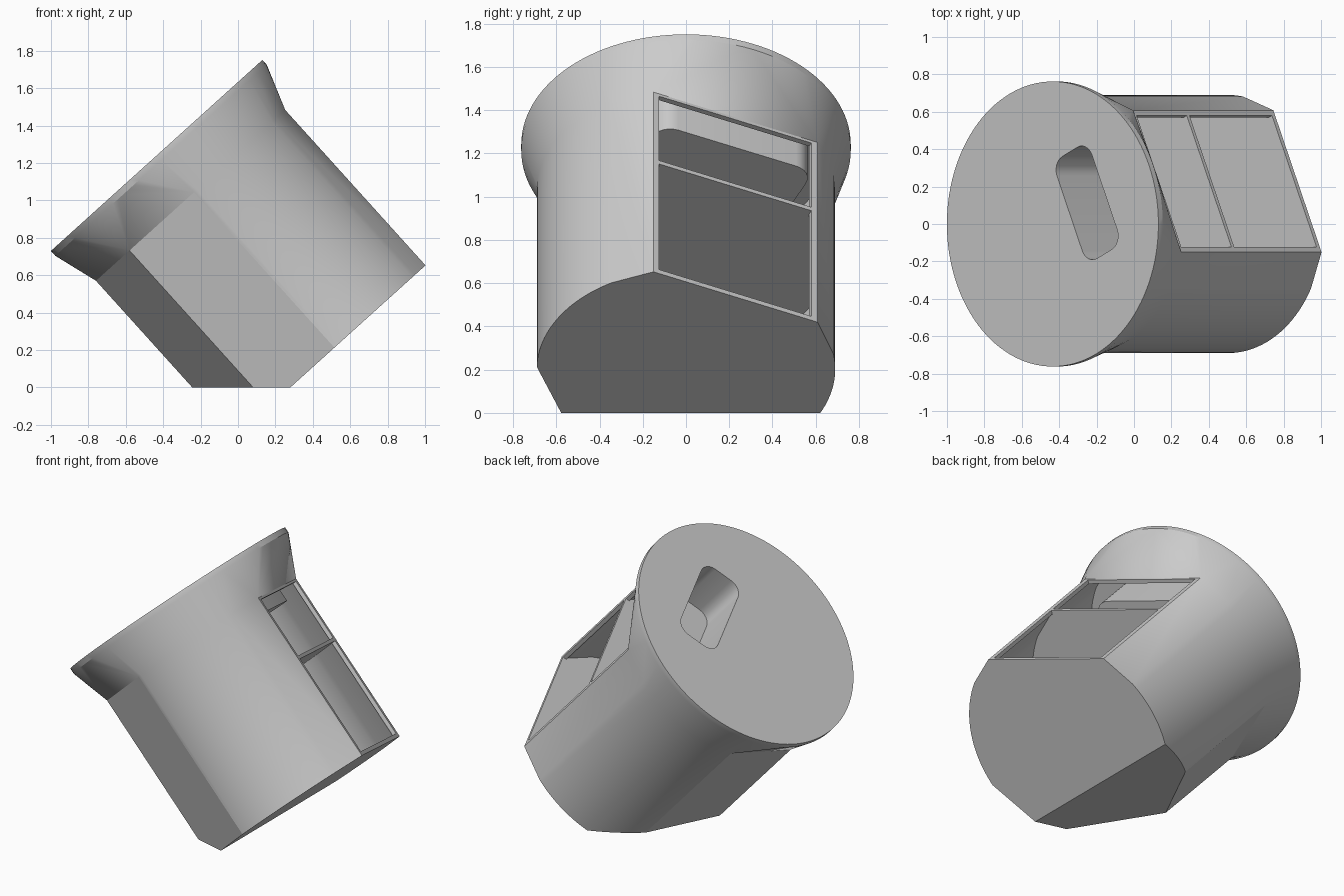
import bpy, bmesh, math
from mathutils import Vector

if "Cube" in bpy.data.objects:
    bpy.data.objects.remove(bpy.data.objects["Cube"])

# Tilted frame: U across the lid, V sideways, W along the axis
C = Vector((-0.435, 0, 1.24))
U, V, W = Vector((0.742, 0, 0.670)), Vector((0, 1, 0)), Vector((-0.670, 0, 0.742))
R_BODY, R_LID, SHOULDER, BASE = 0.69, 0.762, -0.28, -1.40
WIN = math.radians(24.5)          # direction the window flat faces

# Body section: smooth arcs joined by flats, as angles in degrees
ANGLES = ([-88.6] + list(range(-87, -29, 3)) + [-12.6, 61.8]
          + list(range(81, 139, 3)) + [139.5, 180, 229.5])

grey = bpy.data.materials.new("grey")
grey.diffuse_color = (0.6, 0.6, 0.6, 1)
grey.use_nodes = True
grey.node_tree.nodes["Principled BSDF"].inputs["Base Color"].default_value = grey.diffuse_color


def polar(deg, r):
    a = math.radians(deg)
    return (r * math.cos(a), r * math.sin(a))


def from_window(a, b):
    """a = out towards the window, b = along it."""
    c, s = math.cos(WIN), math.sin(WIN)
    return (a * c - b * s, a * s + b * c)


def snap(deg):
    return min(ANGLES, key=lambda t: abs((t - deg + 180) % 360 - 180))


def loft(name, rings, floor=None):
    """Closed skin through rings of (points, w); repeated points are shared."""
    bm = bmesh.new()
    loops = []
    for pts, w in rings:
        seen = {}
        for p in pts:
            if p not in seen:
                seen[p] = bm.verts.new(C + U * p[0] + V * p[1] + W * w)
        loops.append([seen[p] for p in pts])

    def face(vs):
        vs = list(dict.fromkeys(vs))
        if len(vs) > 2:
            bm.faces.new(vs)
    for top, low in zip(loops, loops[1:]):
        n = len(top)
        for i in range(n):
            j = (i + 1) % n
            face([top[i], low[i], low[j], top[j]])
    face(loops[0])
    face(loops[-1][::-1])
    if floor is not None:             # level cut so it rests flat
        geom = bm.verts[:] + bm.edges[:] + bm.faces[:]
        bmesh.ops.bisect_plane(bm, geom=geom, plane_co=(0, 0, floor),
                               plane_no=(0, 0, 1), clear_inner=True)
        rim = [e for e in bm.edges if e.is_boundary]
        if rim:
            bmesh.ops.holes_fill(bm, edges=rim, sides=0)
    bmesh.ops.recalc_face_normals(bm, faces=bm.faces[:])
    me = bpy.data.meshes.new(name)
    bm.to_mesh(me)
    bm.free()
    me.materials.append(grey)
    ob = bpy.data.objects.new(name, me)
    bpy.context.collection.objects.link(ob)
    return ob


def prism(name, pts, w0, w1, floor=None):
    return loft(name, [(pts, w0), (pts, w1)], floor)


def rounded(a0, a1, b0, b1, r, steps=6):
    pts = []
    for k, (a, b) in enumerate([(a1 - r, b1 - r), (a0 + r, b1 - r),
                                (a0 + r, b0 + r), (a1 - r, b0 + r)]):
        for i in range(steps + 1):
            t = math.pi / 2 * (k + i / steps)
            pts.append(from_window(a + r * math.cos(t), b + r * math.sin(t)))
    return pts


def cut(ob, cutter):
    cutter.hide_render = True
    m = ob.modifiers.new("cut", 'BOOLEAN')
    m.operation, m.solver, m.object = 'DIFFERENCE', 'EXACT', cutter
    bpy.context.view_layer.objects.active = ob
    bpy.ops.object.modifier_apply(modifier=m.name)
    bpy.data.objects.remove(cutter)


# Outer skin: round lid flaring in to the flat-sided body
steps = range(0, 360, 3)
lid = [polar(d, R_LID) for d in steps]
body = [polar(snap(d), R_BODY) for d in steps]
box = loft("container", [(lid, 0), (lid, -0.035), (body, SHOULDER), (body, BASE)], 0)

# Two inner chambers; the upper one leaves a cup hanging under the lid
inner = [polar(t, R_BODY * 0.955) for t in ANGLES]
upper = prism("upper_chamber", inner, -0.04, -0.695)
cut(upper, prism("cup", rounded(0.10, 0.44, -0.33, 0.45, 0.09), 0.05, -0.36))
cut(box, upper)
cut(box, prism("lower_chamber", inner, -0.717, -1.375, 0.025))

# Window openings with a thin frame and divider
opening = [from_window(a, b) for a, b in
           [(0.48, -0.387), (0.75, -0.387), (0.75, 0.387), (0.48, 0.387)]]
for w0, w1 in [(-0.295, -0.695), (-0.717, -1.375)]:
    cut(box, prism("window", opening, w0, w1))

# Slot in the lid, leading down into the cup
cut(box, prism("slot", rounded(0.135, 0.41, -0.30, 0.30, 0.08), 0.05, -0.34))

bpy.ops.object.select_all(action='DESELECT')
box.select_set(True)
bpy.context.view_layer.objects.active = box
bpy.ops.object.shade_smooth_by_angle(angle=math.radians(20))
